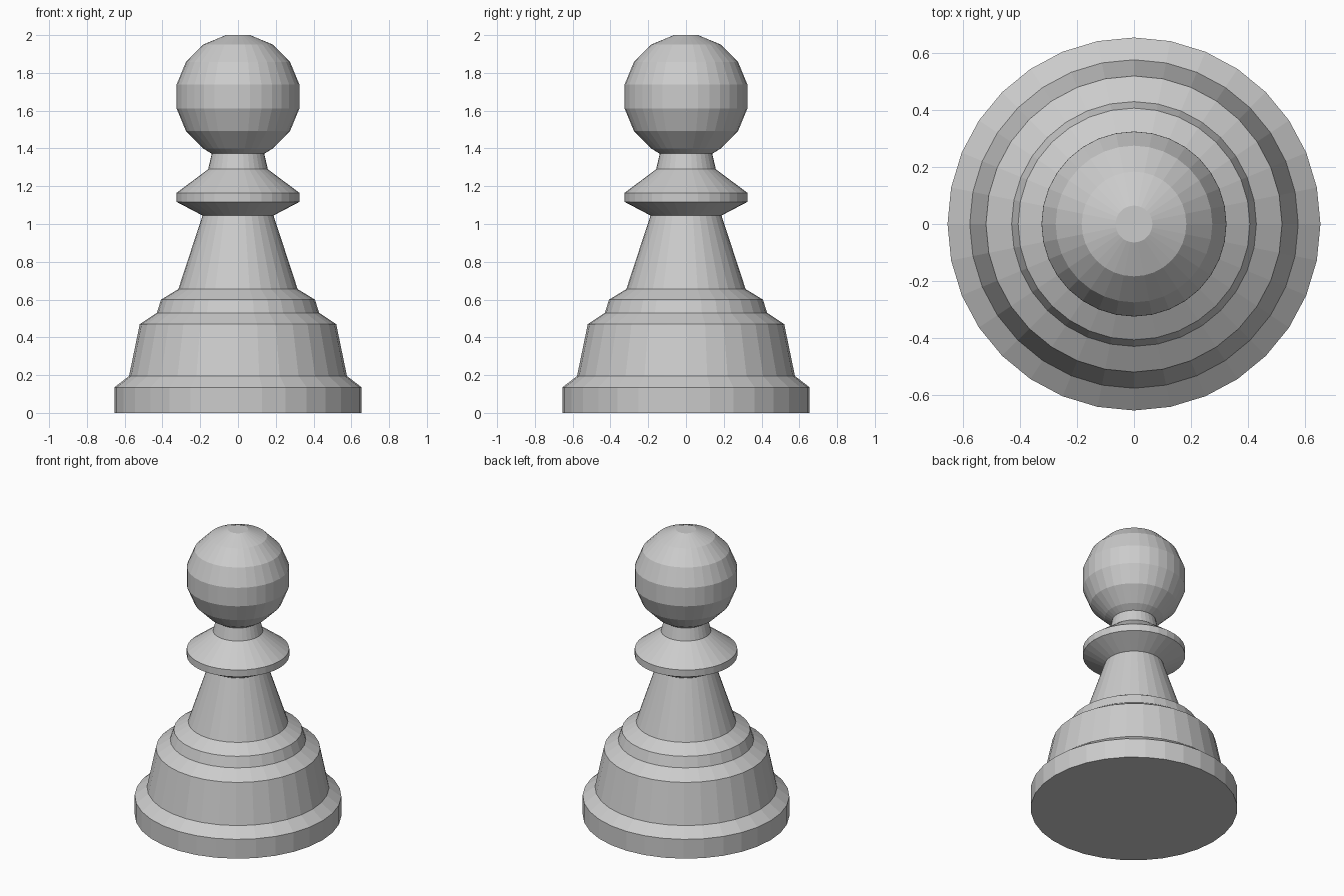
import bpy
import bmesh
from math import sin, cos, pi

if "Cube" in bpy.data.objects:
    bpy.data.objects.remove(bpy.data.objects["Cube"])

SIDES = 32

# Foot, stepped base, tapered stem, collar and neck as (radius, height)
profile = [
    (0.655, 0.0), (0.655, 0.135), (0.577, 0.195),
    (0.52, 0.47), (0.43, 0.53), (0.407, 0.60), (0.316, 0.655),
    (0.188, 1.045), (0.325, 1.117), (0.325, 1.165),
    (0.158, 1.29), (0.139, 1.372),
]

# Ball head: rings of a sphere, ending in a small flat top
HEAD_R, HEAD_Z = 0.331, 1.675
for i in range(-5, 8, 2):
    a = i * pi / 16
    profile.append((HEAD_R * cos(a), HEAD_Z + HEAD_R * sin(a)))


def lathe(name, points):
    """Revolve a profile around z and cap both ends."""
    bm = bmesh.new()
    rings = [[bm.verts.new((r * cos(2 * pi * k / SIDES), r * sin(2 * pi * k / SIDES), z))
              for k in range(SIDES)] for r, z in points]
    for low, high in zip(rings, rings[1:]):
        for k in range(SIDES):
            n = (k + 1) % SIDES
            bm.faces.new((low[k], low[n], high[n], high[k]))
    bm.faces.new(rings[0][::-1])
    bm.faces.new(rings[-1])
    mesh = bpy.data.meshes.new(name)
    bm.to_mesh(mesh)
    bm.free()
    obj = bpy.data.objects.new(name, mesh)
    bpy.context.collection.objects.link(obj)
    return obj


lathe("pawn", profile)
